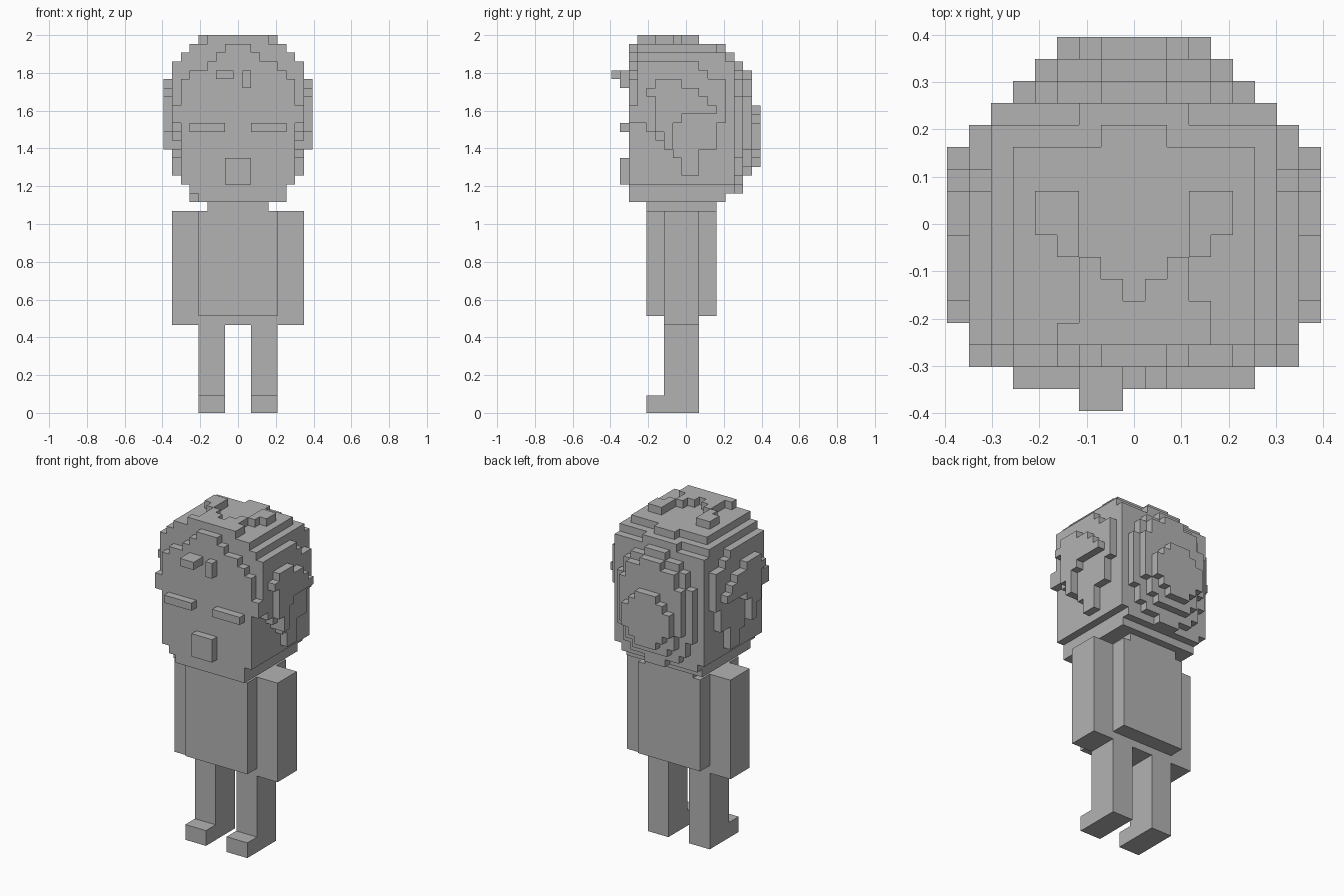
import bpy, bmesh
from mathutils import Vector

V = 2 / 43  # size of one cube of the block grid

cube = bpy.data.objects.get("Cube")
if cube:
    bpy.data.objects.remove(cube)

grey = bpy.data.materials.new("plain_grey")
grey.use_nodes = True
grey.diffuse_color = (0.45, 0.45, 0.45, 1)
grey.node_tree.nodes["Principled BSDF"].inputs["Base Color"].default_value = (0.45, 0.45, 0.45, 1)


def finish(name, bm):
    bmesh.ops.recalc_face_normals(bm, faces=bm.faces)
    mesh = bpy.data.meshes.new(name)
    bm.to_mesh(mesh)
    bm.free()
    mesh.materials.append(grey)
    obj = bpy.data.objects.new(name, mesh)
    bpy.context.collection.objects.link(obj)


def box(name, x, y, z):
    """Block from (low, high) pairs in grid units."""
    bm = bmesh.new()
    bmesh.ops.create_cube(bm, size=1)
    for v in bm.verts:
        v.co = Vector([(r[0] if c < 0 else r[1]) * V for c, r in zip(v.co, (x, y, z))])
    finish(name, bm)


def layer(name, axis, low, high, bottom, rows):
    """Stepped slab: rows of (height, left, right) stacked from bottom up, one slab thick.
    Axis 'x' stacks along z and spans y, 'y' stacks along z and spans x."""
    right, left, z = [], [], bottom
    for h, a, b in rows:
        left += [(a, z), (a, z + h)]
        right += [(b, z), (b, z + h)]
        z += h
    outline = []
    for p in right + left[::-1]:
        if not outline or p != outline[-1]:
            outline.append(p)
    bm = bmesh.new()
    place = (lambda s, t, d: (d, s, t)) if axis == "x" else (lambda s, t, d: (s, d, t))
    face = bm.faces.new([bm.verts.new(Vector(place(s, t, low)) * V) for s, t in outline])
    new = bmesh.ops.extrude_face_region(bm, geom=[face])["geom"]
    shift = Vector(place(0, 0, high - low)) * V
    bmesh.ops.translate(bm, vec=shift, verts=[g for g in new if isinstance(g, bmesh.types.BMVert)])
    bmesh.ops.dissolve_limit(bm, angle_limit=0.01, verts=bm.verts, edges=bm.edges)
    finish(name, bm)


def even(*rows):
    """Rows that are symmetric about the middle."""
    return [(h, -w, w) for h, w in rows]


# Body
box("torso", (-4.5, 4.5), (-4.5, 3.5), (11, 23))
box("hips", (-4.5, 4.5), (-2.5, 1.5), (10, 11))
box("neck", (-3.5, 3.5), (-4.5, 3.5), (23, 24))

# Limbs, eyes, side hair and top tufts on both sides
ear_hair = [(2, -0.5, 1.5), (1, -1.5, 1.5), (1, -2.5, 3.5), (1, -3.5, 3.5), (1, -4.5, 3.5),
            (2, -5.5, 4.5), (3, -5.5, 4.5), (1, -5.5, 2.5), (1, -5.5, 1.5)]
outer_hair = [(2, -2.5, -1.5), (1, -3.5, -1.5), (1, -3.5, -0.5), (1, -3.5, 3.5),
              (1, -3.5, 2.5), (1, -4.5, 1.5), (1, -3.5, -0.5)]
for side, s in (("left", 1), ("right", -1)):
    def span(a, b):
        return tuple(sorted((a * s, b * s)))
    box(side + "_arm", span(4.5, 7.5), (-2.5, 1.5), (10, 23))
    box(side + "_leg", span(1.5, 4.5), (-2.5, 1.5), (0, 10))
    box(side + "_foot", span(1.5, 4.5), (-4.5, -2.5), (0, 2))
    box(side + "_eye", span(1.5, 5.5), (-7.5, -6.5), (32, 33))
    layer(side + "_side_hair", "x", 6.5 * s, 7.5 * s, 27, ear_hair)
    layer(side + "_outer_hair", "x", 7.5 * s, 8.5 * s, 30, outer_hair)
    box(side + "_top_tuft", span(2.5, 4.5), (-0.5, 1.5), (42, 43))
    box(side + "_tuft_link", span(2.5, 3.5), (-1.5, -0.5), (42, 43))
    box(side + "_fringe_link", span(1.5, 2.5), (-2.5, -1.5), (42, 43))
    box(side + "_fringe_inner", span(0.5, 2.5), (-3.5, -2.5), (42, 43))

# Head and crown
box("head", (-6.5, 6.5), (-5.5, 5.5), (26, 40))
box("jaw", (-5.5, 5.5), (-5.5, 4.5), (24, 26))
box("nape", (-5.5, 5.5), (4.5, 5.5), (25, 26))
box("crown_lower", (-6.5, 6.5), (-5.5, 4.5), (40, 41))
box("crown_lower_back", (-2.5, 2.5), (4.5, 5.5), (40, 41))
box("crown_upper", (-5.5, 5.5), (-5.5, 3.5), (41, 42))
box("crown_upper_back", (-1.5, 1.5), (3.5, 4.5), (41, 42))
box("fringe_top", (-3.5, 3.5), (-5.5, -4.5), (42, 43))
box("fringe_top_back", (-2.5, 3.5), (-4.5, -3.5), (42, 43))

# Face plate and its features
layer("face", "y", -6.5, -5.5, 24,
      [(1, -4.5, 5.5)] + even((1, 5.5), (7, 6.5), (2, 7.5), (3, 6.5), (1, 5.5))
      + [(1, -3.5, 4.5)] + even((1, 2.5), (1, 1.5)))
box("mouth", (-1.5, 1.5), (-7.5, -6.5), (26, 29))
box("forehead_curl", (-2.5, -0.5), (-8.5, -6.5), (38, 39))
box("forehead_lock", (0.5, 1.5), (-7.5, -6.5), (37, 39))

# Rounded hair at the back in three steps
layer("back_hair_inner", "y", 5.5, 6.5, 25,
      even((1, 1.5), (1, 3.5), (2, 4.5), (7, 5.5), (2, 4.5), (1, 3.5), (1, 1.5)))
layer("back_hair_middle", "y", 6.5, 7.5, 27,
      even((1, 2.5), (2, 3.5), (6, 4.5), (2, 3.5), (1, 1.5)))
layer("back_hair_outer", "y", 7.5, 8.5, 28,
      even((1, 1.5), (1, 2.5), (3, 3.5), (1, 2.5), (1, 1.5)))
